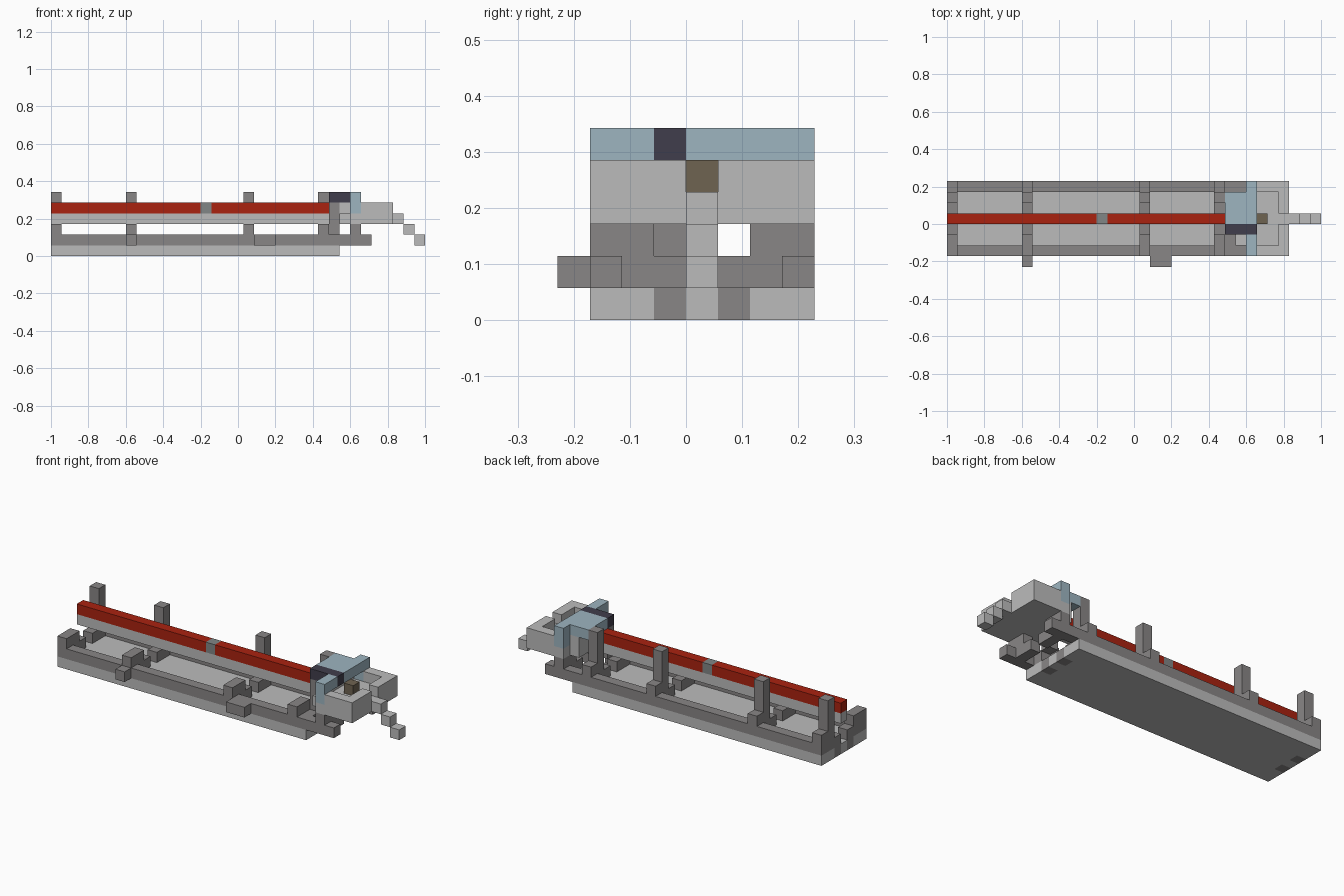
import bpy, bmesh

old = bpy.data.objects.get("Cube")
if old:
    bpy.data.objects.remove(old, do_unlink=True)

U = 2 / 35  # block size


def material(name, r, g, b):
    m = bpy.data.materials.new(name)
    m.use_nodes = True
    m.diffuse_color = (r, g, b, 1)
    m.node_tree.nodes["Principled BSDF"].inputs["Base Color"].default_value = (r, g, b, 1)
    return m


light = material("light_grey", .5, .5, .5)
dark = material("dark_grey", .25, .24, .24)
red = material("red", .4, .016, .005)
joint_grey = material("joint_grey", .22, .24, .24)
blue = material("pale_blue", .34, .46, .53)
navy = material("dark_navy", .051, .048, .072)
brown = material("brown", .156, .125, .083)


def blocks(name, mat, *boxes):
    """One object from boxes given as (x range, y range, z range) in blocks."""
    bm = bmesh.new()
    for box in boxes:
        made = bmesh.ops.create_cube(bm, size=1)["verts"]
        for v in made:
            p = [a + (b - a) * (c + .5) for (a, b), c in zip(box, v.co)]
            v.co = ((p[0] - 17.5) * U, (p[1] - 4) * U, p[2] * U)
    mesh = bpy.data.meshes.new(name)
    bm.to_mesh(mesh)
    bm.free()
    mesh.materials.append(mat)
    obj = bpy.data.objects.new(name, mesh)
    bpy.context.collection.objects.link(obj)
    return obj


def both(xr, yr, zr):
    """A box and its mirror across the centre beam."""
    return [(xr, yr, zr), (xr, (9 - yr[1], 9 - yr[0]), zr)]


# Base slab with dark inlays at both ends
base = [((1, 26), (1, 8), (0, 1))]
inlays = []
for i in (0, 26):
    end = (i, i + 1)
    base += both(end, (1, 3), (0, 1)) + [(end, (4, 5), (0, 1))]
    inlays += both(end, (3, 4), (0, 1))
blocks("base_slab", light, *base)
blocks("base_inlays", dark, *inlays)

# Side rails and outer lugs
blocks("side_rails", dark, *both((0, 30), (1, 2), (1, 2)))
blocks("rail_lugs", dark, ((7, 8), (0, 1), (1, 2)), ((19, 21), (0, 1), (1, 2)))

# Stepped cradle braces and tall rear posts
for n, i in enumerate((0, 7, 18, 25, 28)):
    xr = (i, i + 1)
    blocks(f"brace_{n + 1}", dark,
           *both(xr, (1, 3), (2, 3)), *both(xr, (2, 4), (1, 2)))
    if i < 28:
        blocks(f"rear_post_{n + 1}", dark, (xr, (6, 7), (3, 6)))

# Centre beam with red upper half
blocks("beam_lower", light, ((0, 27), (4, 5), (3, 4)))
blocks("beam_upper", red, ((0, 14), (4, 5), (4, 5)), ((15, 26), (4, 5), (4, 5)))
blocks("beam_joint", joint_grey, ((14, 15), (4, 5), (4, 5)))

# Cab support column
blocks("cab_column", dark, ((26, 27), (3, 4), (2, 5)), ((26, 27), (2, 3), (1, 2)))

# Cab floor, rear bulkhead and open-fronted tray
blocks("cab_floor", light, ((27, 28), (2, 7), (3, 4)), ((28, 32), (1, 8), (3, 4)))
blocks("cab_bulkhead", light, ((27, 28), (3, 7), (4, 5)))
blocks("tray_walls", light, *both((29, 31), (1, 2), (4, 5)),
       *both((31, 32), (1, 4), (4, 5)))

# Cab roof, pillars and seat
blocks("cab_roof", blue, ((26, 28), (4, 7), (5, 6)),
       ((28, 29), (1, 3), (5, 6)), ((28, 29), (4, 8), (5, 6)))
blocks("cab_pillars", blue, *both((28, 29), (1, 2), (4, 5)))
blocks("roof_stripe", navy, ((26, 29), (3, 4), (5, 6)))
blocks("seat", brown, ((29, 30), (4, 5), (4, 5)))

# Descending steps at the nose
blocks("nose_steps", light, *[((32 + s, 33 + s), (4, 5), (3 - s, 4 - s)) for s in range(3)])
